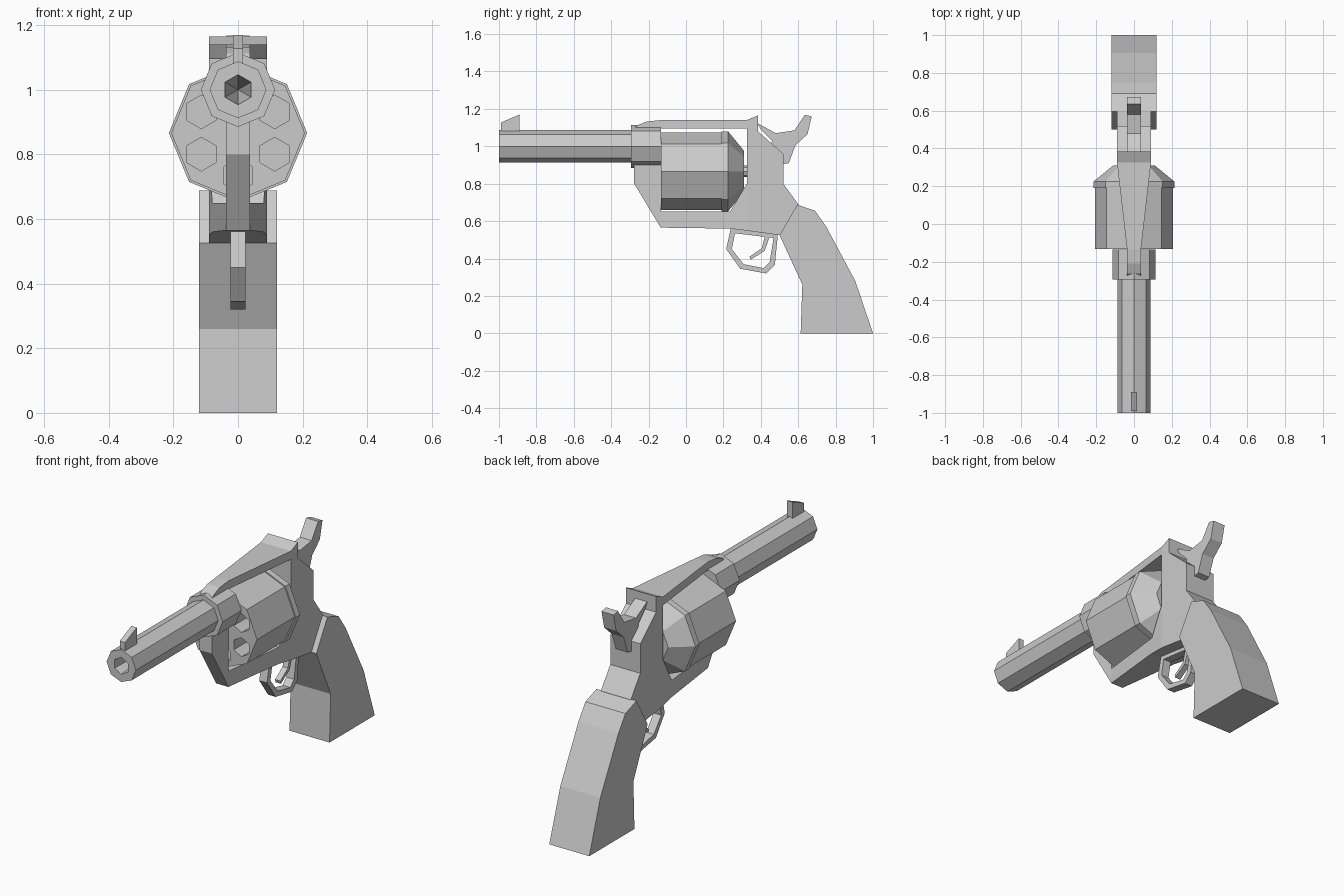
import bpy, bmesh
from math import sin, cos, pi

if "Cube" in bpy.data.objects:
    bpy.data.objects.remove(bpy.data.objects["Cube"])


def finish(name, bm):
    bmesh.ops.remove_doubles(bm, verts=bm.verts, dist=1e-5)
    bmesh.ops.recalc_face_normals(bm, faces=bm.faces)
    me = bpy.data.meshes.new(name)
    bm.to_mesh(me)
    bm.free()
    ob = bpy.data.objects.new(name, me)
    bpy.context.collection.objects.link(ob)
    return ob


def prism(name, polys, width):
    """Join side-view (y, z) polygons and give them half-width width(y)."""
    bm = bmesh.new()
    for poly in polys:
        bm.faces.new([bm.verts.new((width(y), y, z)) for y, z in poly])
    bmesh.ops.remove_doubles(bm, verts=bm.verts, dist=1e-5)
    rim = [e for e in bm.edges if len(e.link_faces) == 1]
    faces = list(bm.faces)
    twin = {v: bm.verts.new((-v.co.x, v.co.y, v.co.z)) for v in list(bm.verts)}
    for f in faces:
        bm.faces.new([twin[v] for v in reversed(f.verts)])
    for e in rim:
        a, b = e.verts
        bm.faces.new((a, b, twin[b], twin[a]))
    return finish(name, bm)


def lathe(name, profile, sides, centres):
    """Faceted turned solid along y, profile of (y, radius), at each (x, z)."""
    bm = bmesh.new()
    for cx, cz in centres:
        rings = []
        for y, r in profile:
            angles = [pi / 2 + 2 * pi * i / sides for i in range(sides)]
            rings.append([bm.verts.new((cx + r * cos(a), y, cz + r * sin(a))) for a in angles])
        for p, q in zip(rings, rings[1:]):
            for i in range(sides):
                j = (i + 1) % sides
                bm.faces.new((p[i], p[j], q[j], q[i]))
        for (y, r), ring in ((profile[0], rings[0]), (profile[-1], rings[-1])):
            if r > 0:
                bm.faces.new(ring)
    return finish(name, bm)


def cut(target, cutter):
    mod = target.modifiers.new("cut", 'BOOLEAN')
    mod.operation = 'DIFFERENCE'
    mod.solver = 'EXACT'
    mod.object = cutter
    cutter.hide_render = True


# Barrel with stepped collar and tapered bore
barrel = lathe("barrel", [(-1, .088), (-.295, .088), (-.295, .115), (-.135, .115)], 8, [(0, 1)])
cut(barrel, lathe("bore_cutter", [(-1.05, .052), (-.96, .042), (-.55, 0)], 6, [(0, 1)]))

# Drum with six chambers and tapered rear
drum = lathe("drum", [(-.133, .207), (.19, .207), (.19, .214), (.225, .214), (.31, .11)], 8, [(0, .866)])
chambers = [(.131 * sin(k * pi / 3), .866 + .131 * cos(k * pi / 3)) for k in range(6)]
cut(drum, lathe("chamber_cutter", [(-.2, .052), (.1, .052)], 6, chambers))
lathe("drum_pin", [(-.16, .03), (.34, .03)], 8, [(0, .866)])


# Frame: narrow at the front, widening to the rear
def frame_width(y):
    t = min(max((y + .135) / (.325 + .135), 0), 1)
    return .037 + t * .053


prism("frame", [
    # front post
    [(-.277, .80), (-.135, .565), (-.135, .65), (-.135, 1.095), (-.277, 1.095)],
    # top strap
    [(-.277, 1.095), (-.135, 1.095), (-.135, 1.14), (-.21, 1.132), (-.262, 1.112)],
    [(-.135, 1.095), (.325, 1.095), (.325, 1.14), (-.135, 1.14)],
    # bottom strap
    [(-.135, .565), (.23, .56), (.325, .549), (.325, .80), (.235, .65), (-.135, .65)],
    # rear block
    [(.325, .549), (.50, .525), (.62, .55), (.60, .69), (.52, .80), (.52, .96),
     (.385, 1.08), (.385, 1.165), (.325, 1.14), (.325, 1.095), (.325, .80)],
], frame_width)

# Grip
prism("grip", [[(.50, .525), (.595, .688), (.69, .655), (.75, .57), (.905, .28),
                (1, 0), (.613, 0), (.622, .26)]], lambda y: .12)

# Hammer
prism("hammer", [[(.38, 1.125), (.48, 1.07), (.58, 1.085), (.635, 1.168), (.672, 1.16),
                  (.65, 1.065), (.585, 1.005), (.55, .91), (.50, .90), (.45, .99),
                  (.46, 1.03), (.40, 1.09)]], lambda y: .036)

# Front sight
prism("front_sight", [[(-.99, 1.07), (-.99, 1.127), (-.89, 1.17), (-.89, 1.07)]], lambda y: .016)

# Trigger guard, swept as quads between outer and inner outlines
outer = [(.24, .565), (.215, .45), (.29, .345), (.43, .32), (.475, .365), (.492, .54)]
inner = [(.262, .535), (.245, .45), (.308, .37), (.415, .348), (.447, .38), (.468, .51)]
loop = list(zip(outer, inner))
prism("trigger_guard", [[a, c, d, b] for (a, b), (c, d) in zip(loop, loop[1:] + loop[:1])],
      lambda y: .023)

# Trigger
prism("trigger", [[(.425, .53), (.405, .455), (.34, .41), (.345, .393), (.42, .44), (.452, .53)]],
      lambda y: .016)
